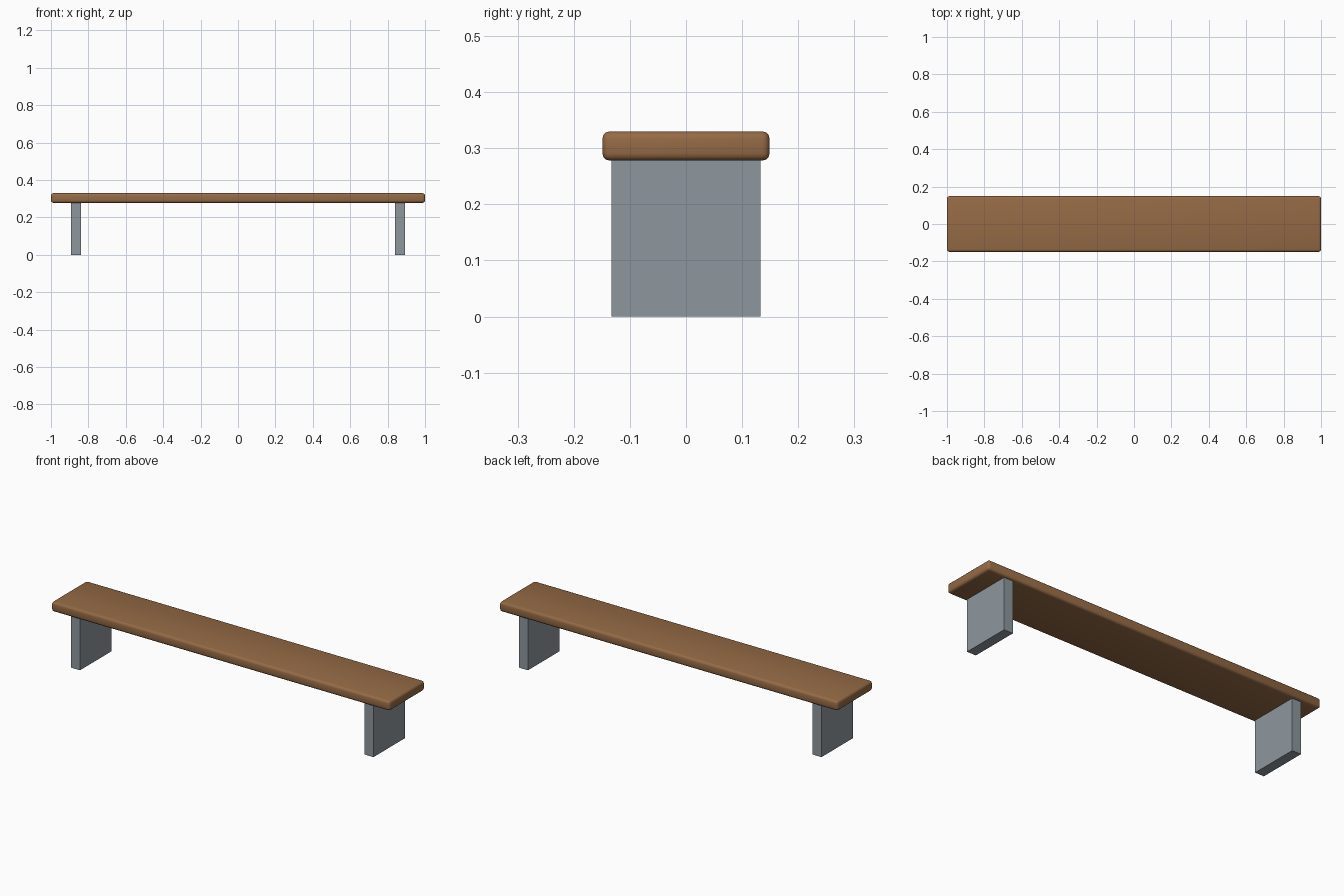
import bpy

# Remove the default cube
cube = bpy.data.objects.get("Cube")
if cube:
    bpy.data.objects.remove(cube, do_unlink=True)


def make_material(name, rgb):
    mat = bpy.data.materials.new(name)
    mat.use_nodes = True
    colour = (*rgb, 1.0)
    mat.diffuse_color = colour
    mat.node_tree.nodes["Principled BSDF"].inputs["Base Color"].default_value = colour
    return mat


def make_box(name, centre, size, mat):
    bpy.ops.mesh.primitive_cube_add(size=1, location=centre)
    box = bpy.context.object
    box.name = name
    box.scale = size
    bpy.ops.object.transform_apply(location=False, rotation=False, scale=True)
    box.data.materials.append(mat)
    return box


wood = make_material("brown wood", (0.30, 0.145, 0.06))
metal = make_material("grey metal", (0.27, 0.31, 0.34))

SEAT_BOTTOM, SEAT_TOP = 0.278, 0.33

# Long plank with softly rounded edges
seat = make_box("seat", (0, 0, (SEAT_BOTTOM + SEAT_TOP) / 2),
                (2, 0.298, SEAT_TOP - SEAT_BOTTOM), wood)
bevel = seat.modifiers.new("rounded edges", 'BEVEL')
bevel.width = 0.013
bevel.segments = 3
bpy.ops.object.shade_smooth()

# Slab leg near each end
for side, x in (("left", 0.867), ("right", -0.867)):
    make_box(side + "_leg", (x, 0, SEAT_BOTTOM / 2),
             (0.053, 0.266, SEAT_BOTTOM), metal)
